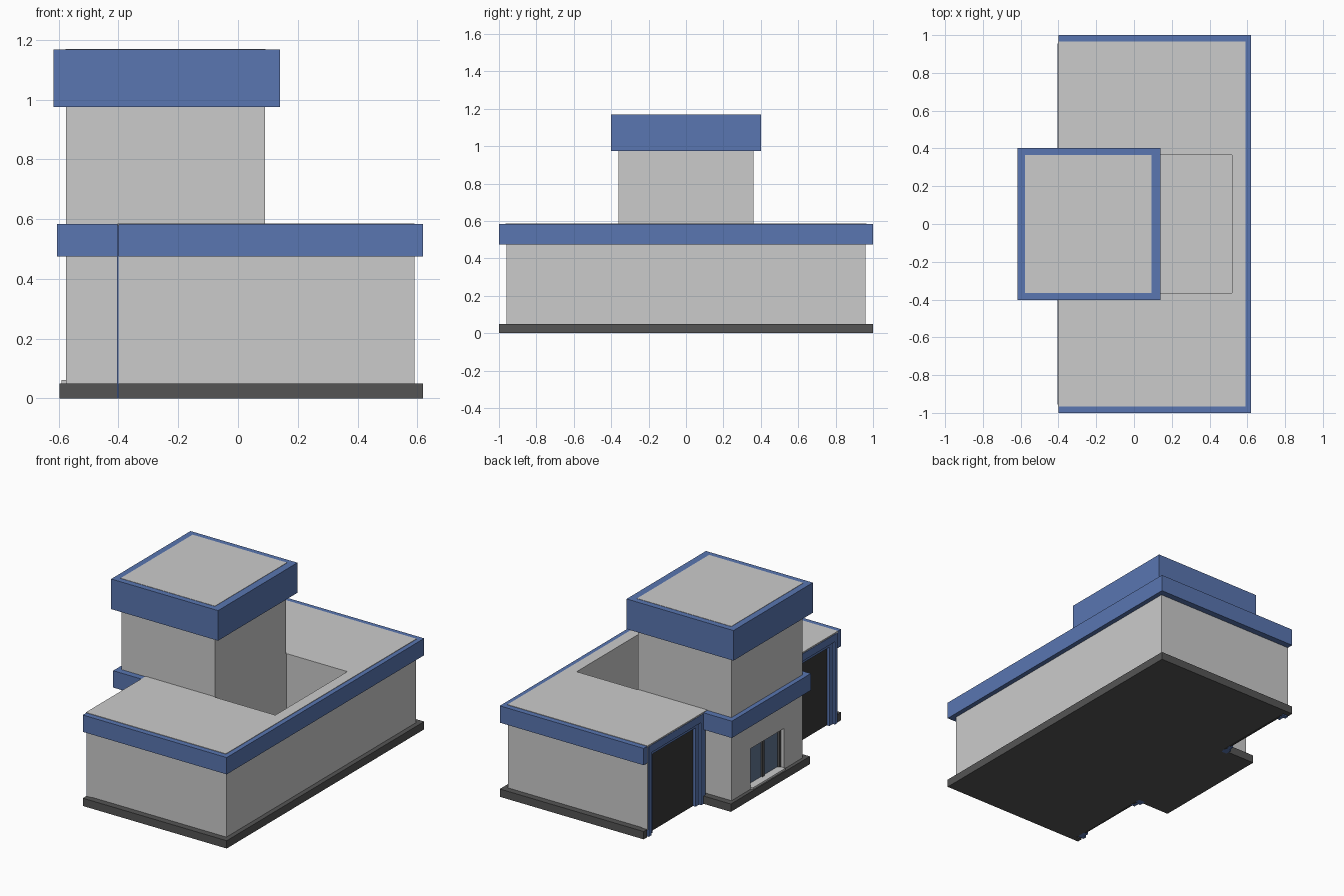
import bpy, bmesh

if "Cube" in bpy.data.objects:
    bpy.data.objects.remove(bpy.data.objects["Cube"])


def material(name, rgb):
    m = bpy.data.materials.new(name)
    m.diffuse_color = (*rgb, 1)
    m.use_nodes = True
    m.node_tree.nodes["Principled BSDF"].inputs["Base Color"].default_value = m.diffuse_color
    return m


BLUE = material("blue_trim", (0.10, 0.18, 0.44))
DARK = material("dark_plinth", (0.09, 0.09, 0.09))
DOOR = material("shutter_dark", (0.04, 0.04, 0.04))
GLASS = material("glass", (0.12, 0.18, 0.29))


def prism(name, outline, z0, z1, mat=None):
    """Extrude an x/y outline from z0 to z1."""
    bm = bmesh.new()
    face = bm.faces.new([bm.verts.new((x, y, z0)) for x, y in outline])
    ext = bmesh.ops.extrude_face_region(bm, geom=[face])["geom"]
    for v in ext:
        if isinstance(v, bmesh.types.BMVert):
            v.co.z = z1
    bmesh.ops.recalc_face_normals(bm, faces=bm.faces)
    me = bpy.data.meshes.new(name)
    bm.to_mesh(me)
    bm.free()
    ob = bpy.data.objects.new(name, me)
    bpy.context.collection.objects.link(ob)
    if mat:
        me.materials.append(mat)
    return ob


def box(name, x, y, z, mat=None):
    return prism(name, [(x[0], y[0]), (x[1], y[0]), (x[1], y[1]), (x[0], y[1])], *z, mat)


def mirrored(half):
    """Complete an outline that is symmetric about y = 0."""
    return half + [(x, -y) for x, y in reversed(half)]


def cut(ob, x, y, z):
    """Subtract a box and discard the cutter."""
    cutter = box("cutter", x, y, z)
    cutter.hide_render = True
    mod = ob.modifiers.new("cut", "BOOLEAN")
    mod.operation, mod.solver, mod.object = "DIFFERENCE", "EXACT", cutter
    bpy.context.view_layer.objects.active = ob
    bpy.ops.object.modifier_apply(modifier=mod.name)
    bpy.data.objects.remove(cutter)


PIT_X, PIT_Y = (0.09, 0.52), (-0.365, 0.365)

# plinth, notched at both garage doors
prism("plinth", mirrored([(0.62, 1), (-0.4, 1), (-0.4, 0.965), (-0.36, 0.965),
                          (-0.36, 0.4), (-0.598, 0.4)]), 0, 0.05, DARK)

# ground floor walls with the light well and entrance recess
walls = prism("ground_floor_walls", mirrored([
    (0.59, 0.96), (-0.4, 0.96), (-0.4, 0.945), (-0.36, 0.945),
    (-0.36, 0.36), (-0.575, 0.36)]), 0.045, 0.582)
cut(walls, PIT_X, PIT_Y, (0.055, 0.8))
cut(walls, (-0.7, -0.53), (-0.17, 0.17), (0.055, 0.31))

# blue fascia around the lower roof
fascia = prism("lower_fascia", mirrored([
    (0.62, 1), (-0.4, 1), (-0.4, 0.955), (-0.35, 0.955),
    (-0.35, 0.4), (-0.605, 0.4)]), 0.475, 0.583, BLUE)
cut(fascia, (-0.34, 0.58), (-0.945, 0.945), (0.4, 0.7))

# grey lower roof, open over the light well
roof = box("lower_roof", (-0.403, 0.59), (-0.965, 0.965), (0.576, 0.586))
cut(roof, PIT_X, PIT_Y, (0.5, 0.7))

# upper tower with overhanging cap
box("tower", (-0.575, 0.09), (-0.36, 0.36), (0.58, 0.98))
box("tower_cap", (-0.618, 0.14), (-0.402, 0.402), (0.975, 1.168), BLUE)
box("tower_roof", (-0.577, 0.092), (-0.365, 0.365), (1.16, 1.17))

# garages: shutter and stepped blue frame on each side of the entrance
for s, side in ((1, "left"), (-1, "right")):
    def part(name, x, y, z, mat):
        box(f"{side}_{name}", x, sorted((s * y[0], s * y[1])), z, mat)

    part("shutter", (-0.372, -0.355), (0.41, 0.945), (0, 0.53), DOOR)
    part("jamb_outer", (-0.405, -0.36), (0.93, 0.955), (0, 0.578), BLUE)
    part("jamb_inner", (-0.39, -0.36), (0.895, 0.93), (0, 0.53), BLUE)
    part("jamb_outer_entrance", (-0.405, -0.36), (0.38, 0.425), (0, 0.578), BLUE)
    part("jamb_inner_entrance", (-0.39, -0.36), (0.425, 0.46), (0, 0.53), BLUE)
    part("header_outer", (-0.405, -0.36), (0.425, 0.93), (0.53, 0.578), BLUE)
    part("header_inner", (-0.39, -0.36), (0.46, 0.895), (0.505, 0.53), BLUE)
    part("entrance_glass", (-0.54, -0.525), (0.01, 0.16), (0.06, 0.31), GLASS)
    part("entrance_post", (-0.555, -0.53), (0.155, 0.17), (0.055, 0.31), DARK)

# entrance centre post and doorstep
box("entrance_mullion", (-0.55, -0.525), (-0.01, 0.01), (0.055, 0.31), DARK)
box("doorstep", (-0.59, -0.53), (-0.165, 0.165), (0.045, 0.062))
